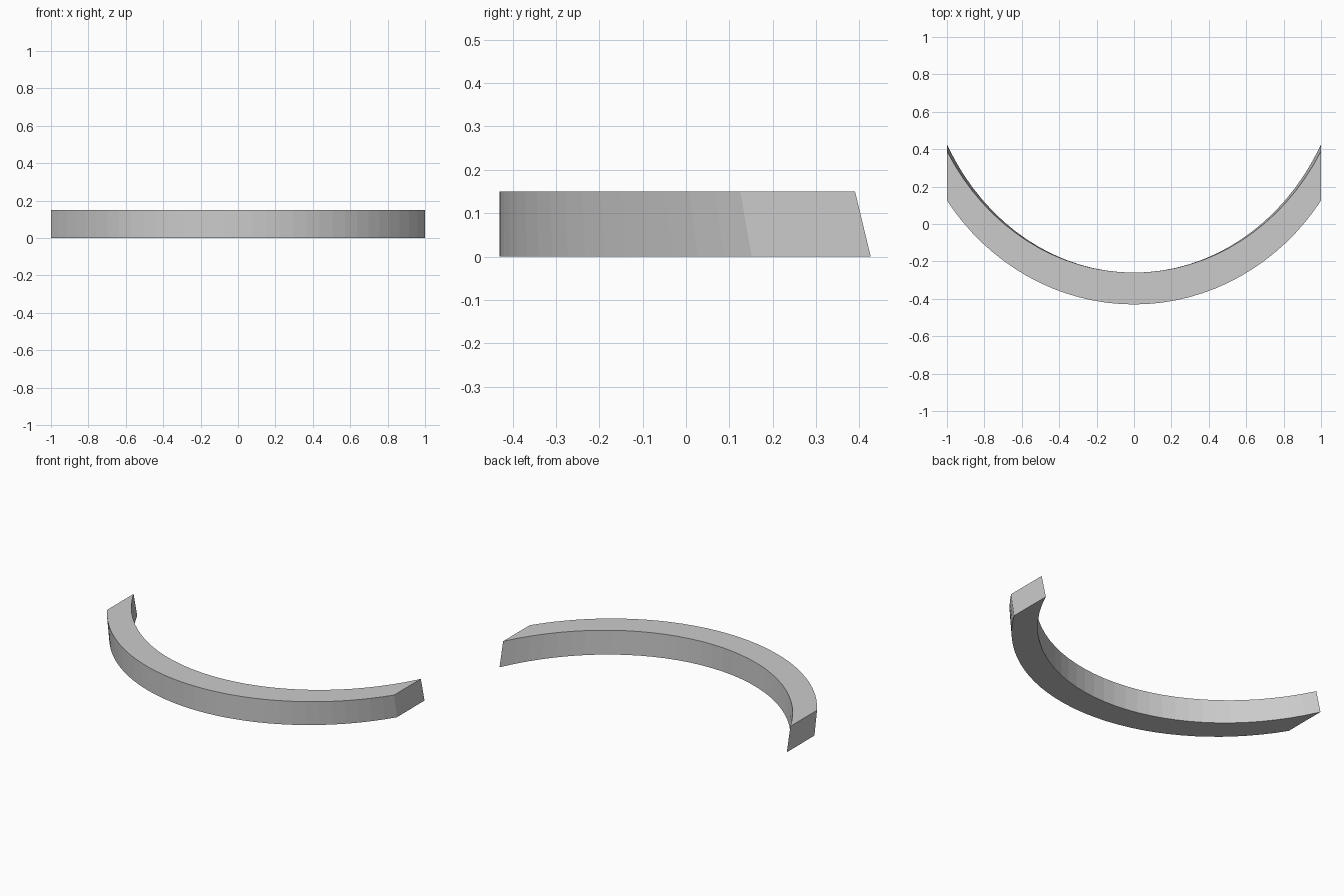
import bpy, bmesh, math

cube = bpy.data.objects.get("Cube")
if cube:
    bpy.data.objects.remove(cube, do_unlink=True)

SEGMENTS = 32
HEIGHT = 0.15

# Plain grey material
grey = bpy.data.materials.new("light grey")
grey.use_nodes = True
colour = (0.6, 0.6, 0.6, 1)
grey.diffuse_color = colour
grey.node_tree.nodes["Principled BSDF"].inputs["Base Color"].default_value = colour


def arc_y(x, front, half_width, depth):
    """Height of an elliptical bow whose lowest point is at y = front."""
    return front + depth * (1 - math.sqrt(1 - (x / half_width) ** 2))


# Cross-section corners: front y, ellipse half width, ellipse depth, z
corners = [
    (-0.43, 1.20, 1.30, 0),
    (-0.26, 1.13, 1.284, 0),
    (-0.26, 1.15, 1.284, HEIGHT),
    (-0.43, 1.22, 1.30, HEIGHT),
]

# Sweep the cross-section along the bow, spacing stations by angle
bm = bmesh.new()
sweep = math.asin(1 / 1.18)
sections = []
for i in range(SEGMENTS + 1):
    x = 1.18 * math.sin(sweep * (2 * i / SEGMENTS - 1))
    sections.append([bm.verts.new((x, arc_y(x, f, w, d), z)) for f, w, d, z in corners])

for a, b in zip(sections, sections[1:]):
    for k in range(4):
        n = (k + 1) % 4
        bm.faces.new((a[k], a[n], b[n], b[k]))

# Upright end faces
bm.faces.new(sections[0])
bm.faces.new(sections[-1])
bmesh.ops.recalc_face_normals(bm, faces=bm.faces)

mesh = bpy.data.meshes.new("curved_bar")
bm.to_mesh(mesh)
bm.free()
mesh.materials.append(grey)
bar = bpy.data.objects.new("curved_bar", mesh)
bpy.context.collection.objects.link(bar)
